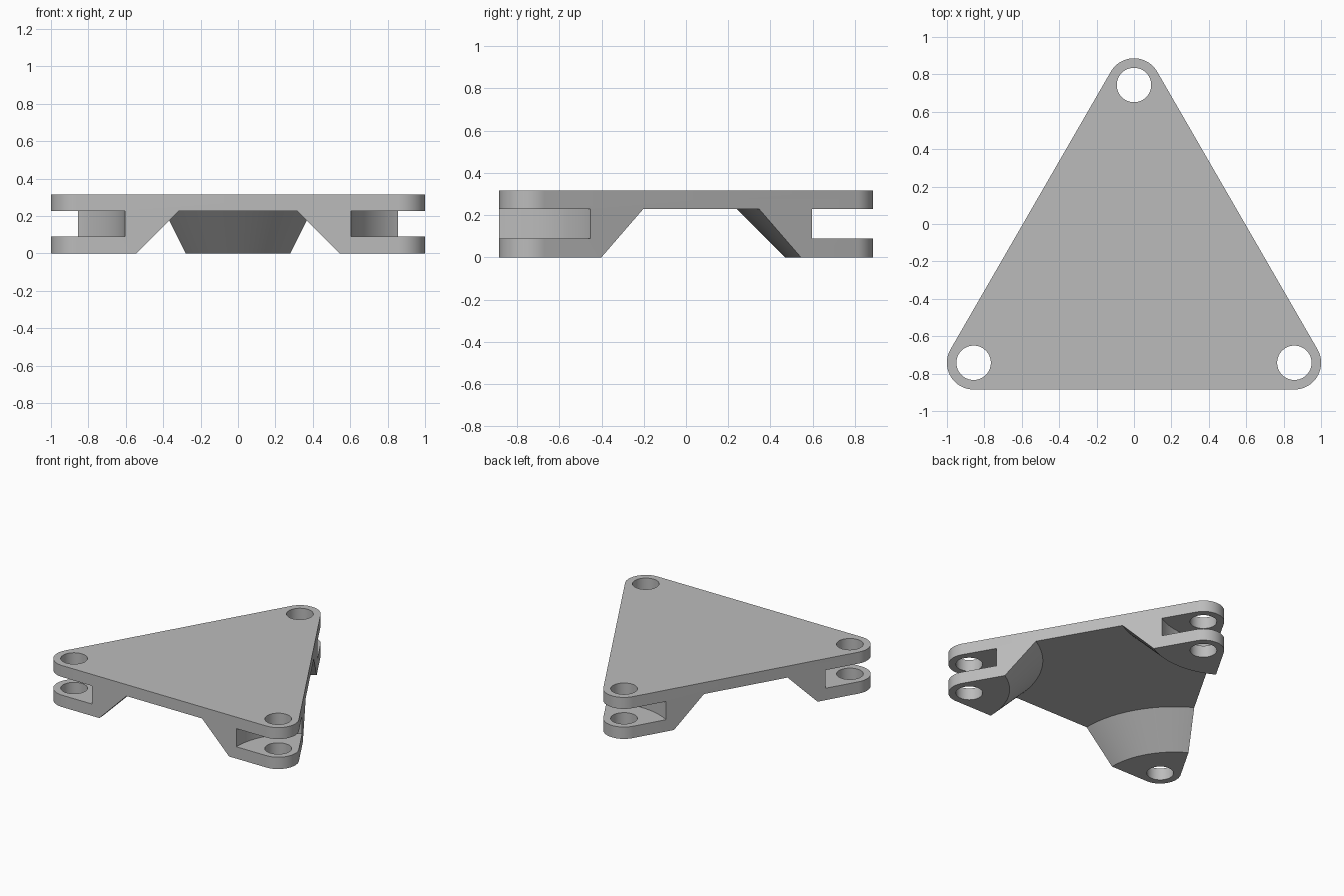
import bpy
import bmesh
from math import cos, sin, radians
from mathutils import Vector

cube = bpy.data.objects.get("Cube")
if cube:
    bpy.data.objects.remove(cube, do_unlink=True)

HEIGHT = 0.315       # overall height
CEILING = 0.228      # underside of the top plate
SLOT_FLOOR = 0.09    # top of the lower fork lugs
ROUND = 0.143        # corner radius
HOLE = 0.092
PIN_DIST = 0.99      # centre to pin hole
TIP_DIST = PIN_DIST + 2 * ROUND   # centre to the unrounded triangle tip
CENTRE = Vector((0, -0.247, 0))
ANGLES = [90, 210, 330]

grey = bpy.data.materials.new("plain grey")
grey.use_nodes = True
COLOUR = (0.5, 0.5, 0.5, 1)
grey.diffuse_color = COLOUR
grey.node_tree.nodes["Principled BSDF"].inputs["Base Color"].default_value = COLOUR


def at(angle, dist):
    a = radians(angle)
    return CENTRE + Vector((cos(a), sin(a), 0)) * dist


def make_object(name, bm):
    bmesh.ops.recalc_face_normals(bm, faces=bm.faces)
    mesh = bpy.data.meshes.new(name)
    bm.to_mesh(mesh)
    bm.free()
    obj = bpy.data.objects.new(name, mesh)
    mesh.materials.append(grey)
    bpy.context.collection.objects.link(obj)
    return obj


def cone(name, pos, r_low, r_high, z_low, z_high, sides=128):
    bm = bmesh.new()
    bmesh.ops.create_cone(bm, cap_ends=True, segments=sides, radius1=r_low,
                          radius2=r_high, depth=z_high - z_low)
    bmesh.ops.translate(bm, verts=bm.verts,
                        vec=pos + Vector((0, 0, (z_low + z_high) / 2)))
    return make_object(name, bm)


def cut(target, cutter):
    mod = target.modifiers.new("cut", 'BOOLEAN')
    mod.operation = 'DIFFERENCE'
    mod.solver = 'EXACT'
    mod.object = cutter
    bpy.context.view_layer.objects.active = target
    bpy.ops.object.modifier_apply(modifier=mod.name)
    bpy.data.objects.remove(cutter, do_unlink=True)


# Rounded triangular block
bm = bmesh.new()
STEPS = 24
outline = []
for angle in ANGLES:
    pin = at(angle, PIN_DIST)
    for i in range(STEPS + 1):
        a = radians(angle - 60 + 120 * i / STEPS)
        outline.append(bm.verts.new(pin + Vector((cos(a), sin(a), 0)) * ROUND))
base = bm.faces.new(outline)
top = bmesh.ops.extrude_face_region(bm, geom=[base])
bmesh.ops.translate(bm, vec=(0, 0, HEIGHT),
                    verts=[v for v in top["geom"] if isinstance(v, bmesh.types.BMVert)])
bracket = make_object("triangular_bracket", bm)

# Hollow underside, leaving a conical leg at each corner
cavity = cone("underside_cavity", CENTRE, 2, 2, -0.05, CEILING)
LEG_R = 0.56
for angle in ANGLES:
    cut(cavity, cone("leg_cone", at(angle, TIP_DIST),
                     LEG_R - 0.1, LEG_R + 0.3, -0.1, 0.3))
cut(bracket, cavity)

# Fork slot and pin hole at each corner
for angle in ANGLES:
    cut(bracket, cone("slot", at(angle, TIP_DIST), 0.5, 0.5, SLOT_FLOOR, CEILING))
    cut(bracket, cone("pin_hole", at(angle, PIN_DIST), HOLE, HOLE, -0.1, 0.5, 64))

# Smooth the curved walls, keep edges sharp
bpy.ops.object.select_all(action='DESELECT')
bracket.select_set(True)
bpy.context.view_layer.objects.active = bracket
bpy.ops.object.shade_smooth_by_angle(angle=radians(30))
